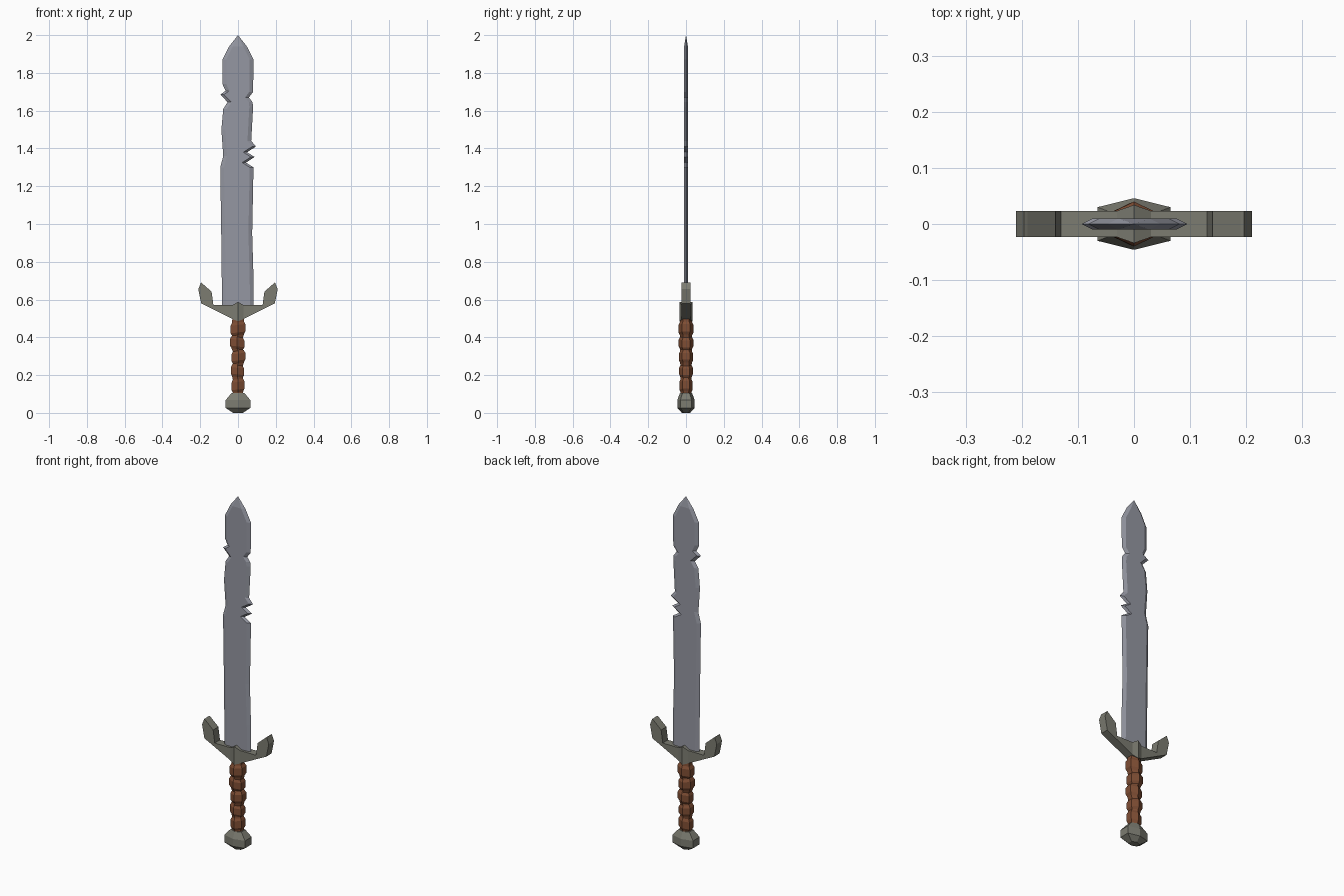
import bpy, bmesh, math

if "Cube" in bpy.data.objects:
    bpy.data.objects.remove(bpy.data.objects["Cube"])


def material(name, rgb):
    m = bpy.data.materials.new(name)
    m.diffuse_color = (*rgb, 1)
    m.use_nodes = True
    m.node_tree.nodes["Principled BSDF"].inputs["Base Color"].default_value = m.diffuse_color
    return m


STEEL = material("blade steel", (0.30, 0.31, 0.36))
IRON = material("dull iron", (0.20, 0.20, 0.165))
LEATHER = material("brown leather", (0.21, 0.075, 0.034))


def loft(name, rings, mat):
    """Join closed rings of points with quads and cap both ends."""
    bm = bmesh.new()
    loops = [[bm.verts.new(p) for p in ring] for ring in rings]
    n = len(loops[0])
    for a, b in zip(loops, loops[1:]):
        for i in range(n):
            j = (i + 1) % n
            bm.faces.new((a[i], a[j], b[j], b[i]))
    bm.faces.new(loops[0][::-1])
    bm.faces.new(loops[-1])
    bmesh.ops.remove_doubles(bm, verts=bm.verts, dist=0.0002)
    bmesh.ops.recalc_face_normals(bm, faces=bm.faces)
    me = bpy.data.meshes.new(name)
    bm.to_mesh(me)
    bm.free()
    me.materials.append(mat)
    ob = bpy.data.objects.new(name, me)
    bpy.context.collection.objects.link(ob)
    return ob


def at(outline, z):
    """Edge x of an outline at height z."""
    for (z0, x0), (z1, x1) in zip(outline, outline[1:]):
        if z0 <= z <= z1:
            return x0 + (x1 - x0) * (z - z0) / (z1 - z0)
    return outline[-1][1]


# Blade: flat faces with bevelled, nicked edges
right = [(0.53, .083), (0.72, .082), (0.95, .075), (1.30, .082), (1.325, .042),
         (1.355, .088), (1.38, .048), (1.41, .095), (1.44, .070), (1.62, .080),
         (1.645, .077), (1.67, .058), (1.70, .080), (1.87, .082), (1.94, .047), (2.0, 0)]
left = [(0.53, -.084), (0.90, -.088), (1.30, -.094), (1.36, -.078), (1.50, -.088),
        (1.61, -.078), (1.645, -.055), (1.685, -.094), (1.705, -.066), (1.74, -.082),
        (1.87, -.082), (1.94, -.047), (2.0, 0)]
T = 0.010
rings = []
for z in sorted({p[0] for p in right + left}):
    l, r = at(left, z), at(right, z)
    w = min(0.02, (r - l) * 0.3)
    t = T if z < 1.99 else 0
    rings.append([(l, 0, z), (l + w, -t, z), (r - w, -t, z),
                  (r, 0, z), (r - w, t, z), (l + w, t, z)])
loft("blade", rings, STEEL)

# Cross guard: half a lofted bar with an upturned horn, mirrored
stations = [((0, .588), (0, .485), .034), ((.03, .57), (.03, .497), .0235),
            ((.13, .57), (.195, .58), .0235), ((.14, .642), (.21, .655), .0235),
            ((.19, .686), (.196, .69), .0235)]
rings = []
for sign in (-1, 1):
    half = []
    for (xa, za), (xb, zb), y in stations:
        half.append([(sign * xa, -y, za), (sign * xb, -y, zb),
                     (sign * xb, y, zb), (sign * xa, y, za)])
    rings += half[::-1] if sign < 0 else half[1:]
loft("cross_guard", rings, IRON)


def hexagon(z, rx, ry, side, dx=0, tilt=0):
    """Six-sided ring with a ridge at front and back."""
    pts = [(0, -ry), (rx, -side), (rx, side), (0, ry), (-rx, side), (-rx, -side)]
    return [(x + dx, y, z + tilt * x) for x, y in pts]


# Grip: five wrapped leather bands, each leaning a little
bands = [(.110, .178, .000), (.190, .252, -.003), (.264, .328, .002),
         (.338, .402, -.004), (.412, .480, .000)]
rings = [hexagon(.09, .028, .028, .015)]
for i, (z0, z1, dx) in enumerate(bands):
    s = 0.034 + 0.0012 * i
    tilt = 0.12 * (-1) ** i
    rings += [hexagon(z0, s * .8, s * .85, s * .42, dx, tilt),
              hexagon(z0 + .014, s, s * 1.03, s * .55, dx, tilt),
              hexagon(z1 - .014, s, s * 1.03, s * .55, dx, tilt),
              hexagon(z1, s * .8, s * .85, s * .42, dx, tilt)]
rings.append(hexagon(.505, .030, .030, .016))
loft("grip", rings, LEATHER)

# Pommel: faceted six-sided knob
loft("pommel", [hexagon(0, .026, .022, .012), hexagon(.026, .065, .046, .030),
                hexagon(.068, .065, .046, .030), hexagon(.105, .034, .032, .018)], IRON)
